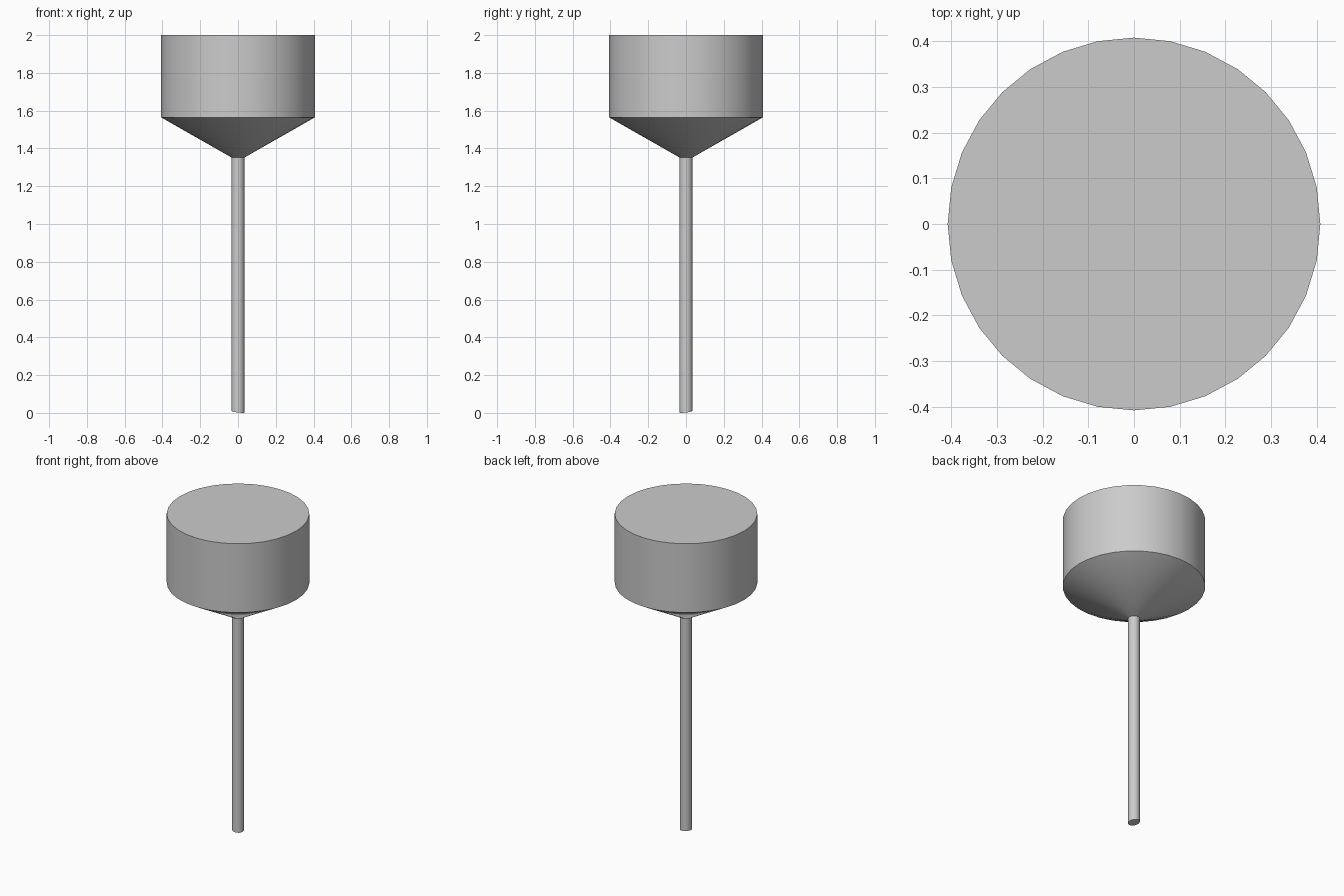
import bpy, bmesh, math

cube = bpy.data.objects.get("Cube")
if cube:
    bpy.data.objects.remove(cube, do_unlink=True)

BOWL_R, STEM_R = 0.408, 0.034
TOP, RIM, NECK = 2.0, 1.565, 1.352

grey = bpy.data.materials.new("plain grey")
grey.use_nodes = True
color = (0.6, 0.6, 0.6, 1)
grey.diffuse_color = color
grey.node_tree.nodes["Principled BSDF"].inputs["Base Color"].default_value = color


def lathe(name, profile, sides):
    """Revolve (radius, z) points about z and cap both ends."""
    bm = bmesh.new()
    rings = [[bm.verts.new((r * math.cos(math.tau * i / sides),
                            r * math.sin(math.tau * i / sides), z))
              for i in range(sides)] for r, z in profile]
    for low, high in zip(rings, rings[1:]):
        for i in range(sides):
            j = (i + 1) % sides
            bm.faces.new((low[i], low[j], high[j], high[i]))
    bm.faces.new(rings[0][::-1])
    bm.faces.new(rings[-1])
    mesh = bpy.data.meshes.new(name)
    bm.to_mesh(mesh)
    bm.free()
    mesh.materials.append(grey)
    obj = bpy.data.objects.new(name, mesh)
    bpy.context.collection.objects.link(obj)
    bpy.ops.object.select_all(action="DESELECT")
    obj.select_set(True)
    bpy.context.view_layer.objects.active = obj
    bpy.ops.object.shade_smooth_by_angle(angle=math.radians(30))
    return obj


# Drum-shaped head with a conical underside
lathe("head", [(STEM_R, NECK), (BOWL_R, RIM), (BOWL_R, TOP)], 32)

# Thin stem, its foot cut at a slight slant
stem = lathe("stem", [(STEM_R, 0.006), (STEM_R, NECK)], 16)
for v in stem.data.vertices:
    if v.co.z < 0.1:
        v.co.z += (v.co.y - v.co.x) * 0.12
